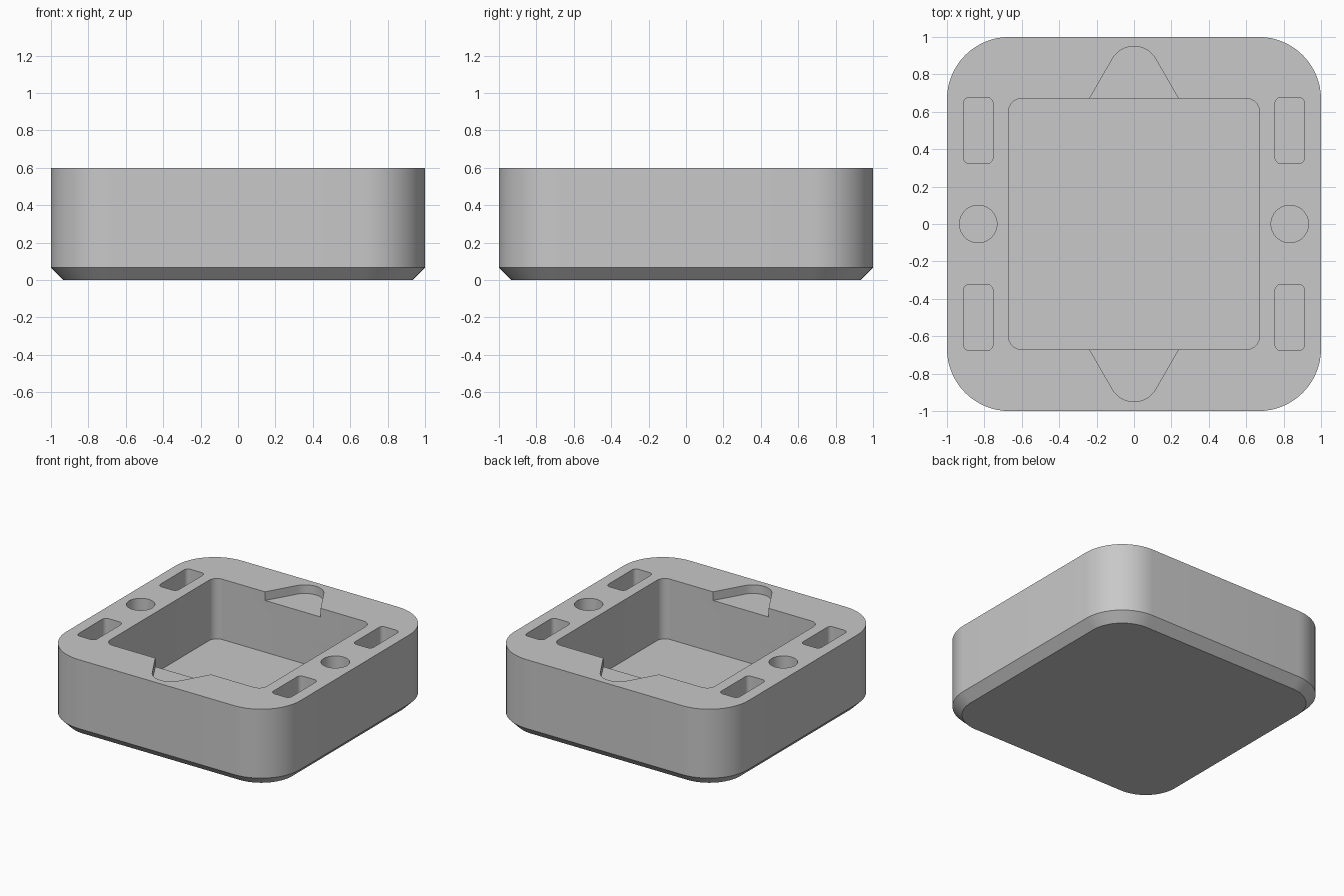
import bpy
import bmesh
from math import cos, sin, radians

cube = bpy.data.objects.get("Cube")
if cube:
    bpy.data.objects.remove(cube, do_unlink=True)

HEIGHT = 0.6
CHAMFER = 0.067
FLOOR = 0.133
HALF_POCKET = 0.67

grey = bpy.data.materials.new("plain_grey")
grey.use_nodes = True
colour = (0.58, 0.58, 0.58, 1)
grey.diffuse_color = colour
grey.node_tree.nodes["Principled BSDF"].inputs["Base Color"].default_value = colour


def arc(cx, cy, radius, start, end, steps):
    """Points on a circular arc, angles in degrees."""
    angles = [radians(start + (end - start) * i / steps) for i in range(steps + 1)]
    return [(cx + radius * cos(a), cy + radius * sin(a)) for a in angles]


def rounded_rect(hx, hy, radius, steps, cx=0, cy=0):
    """Counter-clockwise outline of a rounded rectangle."""
    points = []
    for i, (sx, sy) in enumerate([(1, 1), (-1, 1), (-1, -1), (1, -1)]):
        points += arc(cx + sx * (hx - radius), cy + sy * (hy - radius),
                      radius, 90 * i, 90 * i + 90, steps)
    return points


def loft(name, layers):
    """Closed solid through (outline, height) layers, bottom to top."""
    bm = bmesh.new()
    rings = [[bm.verts.new((x, y, z)) for x, y in outline] for outline, z in layers]
    bm.faces.new(list(reversed(rings[0])))
    bm.faces.new(rings[-1])
    for low, high in zip(rings, rings[1:]):
        for i in range(len(low)):
            j = (i + 1) % len(low)
            bm.faces.new((low[i], low[j], high[j], high[i]))
    mesh = bpy.data.meshes.new(name)
    bm.to_mesh(mesh)
    bm.free()
    mesh.materials.append(grey)
    obj = bpy.data.objects.new(name, mesh)
    bpy.context.collection.objects.link(obj)
    return obj


def cut(target, outline, floor):
    """Sink a recess with the given outline from the top down to floor."""
    cutter = loft("recess_cutter", [(outline, floor), (outline, HEIGHT + 0.1)])
    cutter.hide_render = True
    modifier = target.modifiers.new("recess", "BOOLEAN")
    modifier.operation = "DIFFERENCE"
    modifier.solver = "EXACT"
    modifier.object = cutter
    bpy.ops.object.modifier_apply(modifier=modifier.name)
    bpy.data.objects.remove(cutter, do_unlink=True)


# Rounded block with a chamfered underside
body = loft("tray_body", [
    (rounded_rect(1 - CHAMFER, 1 - CHAMFER, 0.333 - CHAMFER, 16), 0),
    (rounded_rect(1, 1, 0.333, 16), CHAMFER),
    (rounded_rect(1, 1, 0.333, 16), HEIGHT)])
bpy.ops.object.select_all(action="DESELECT")
bpy.context.view_layer.objects.active = body
body.select_set(True)

# Main square pocket
cut(body, rounded_rect(HALF_POCKET, HALF_POCKET, 0.067, 8), FLOOR)

# Shallow round-tipped finger notches at front and back
tip = arc(0, 0.817, 0.133, 30, 150, 20)
base_y = 0.6
base_x = tip[0][0] + (tip[0][1] - base_y) / 3 ** 0.5
notch = [(-base_x, base_y), (base_x, base_y)] + tip
for side in (1, -1):
    cut(body, [(side * x, side * y) for x, y in notch], HEIGHT - 0.067)

# Side slots and round holes
for sx in (1, -1):
    cut(body, arc(sx * 0.833, 0, 0.1, 0, 360 - 7.5, 47), FLOOR)
    for sy in (1, -1):
        cut(body, rounded_rect(0.079, 0.177, 0.033, 6, sx * 0.833, sy * 0.5), FLOOR)

bpy.ops.object.shade_smooth_by_angle(angle=radians(30))
